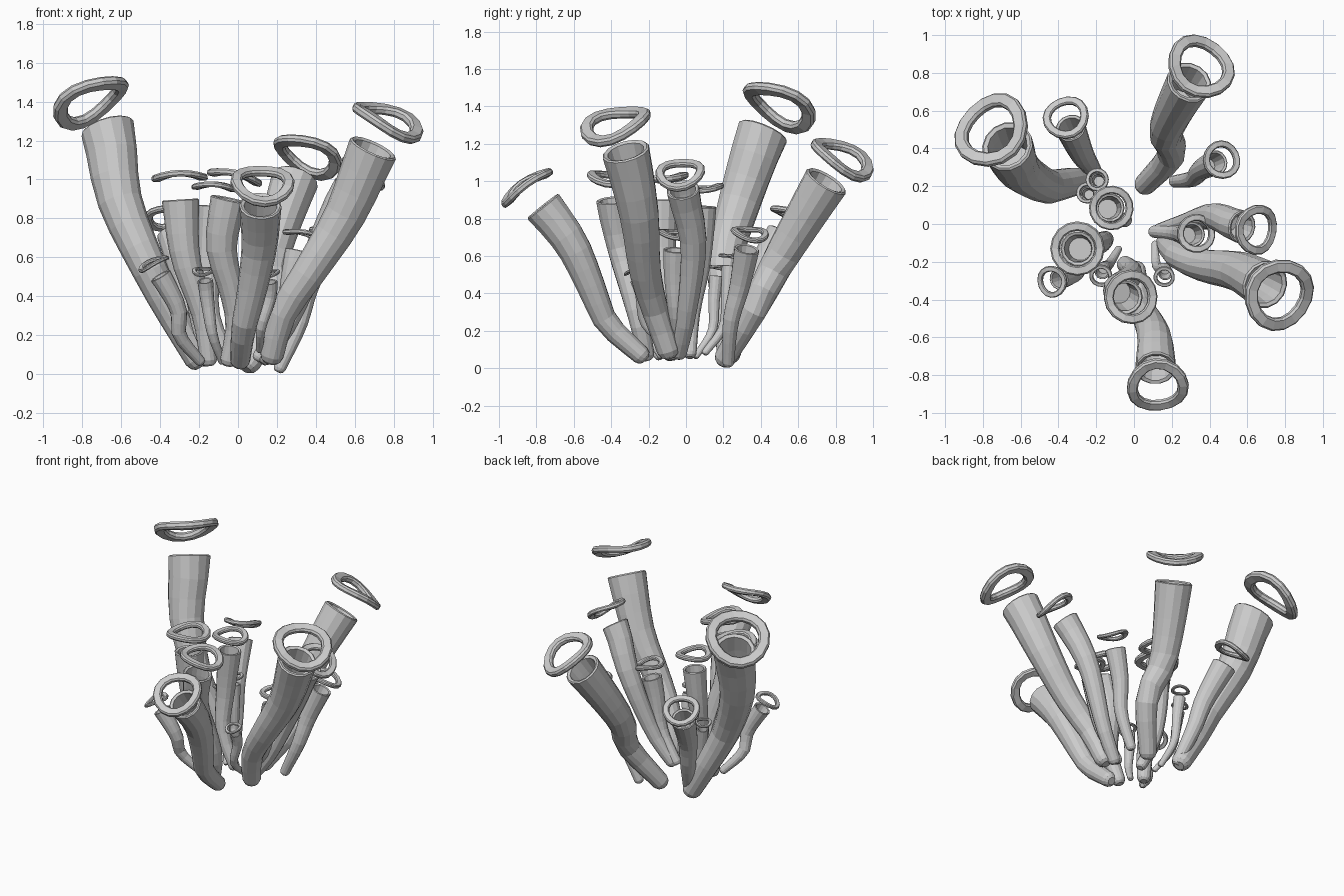
import bpy, bmesh
from math import cos, sin, pi
from mathutils import Vector

if "Cube" in bpy.data.objects:
    bpy.data.objects.remove(bpy.data.objects["Cube"])

SIDES = 14
# Flattened cross-section of a lip ring (radial, vertical)
SECTION = [(1, -.45), (1, .45), (.7, 1), (-.7, 1), (-1, .45), (-1, -.45), (-.7, -1), (.7, -1)]


def sample_path(points, steps=24):
    # Catmull-Rom curve through the control points
    p = [Vector(q) for q in points]
    p = [2 * p[0] - p[1]] + p + [2 * p[-1] - p[-2]]
    out = []
    for i in range(1, len(p) - 2):
        a, b, c, d = p[i - 1:i + 3]
        for k in range(steps):
            t = k / steps
            out.append(0.5 * (2 * b + (c - a) * t + (2 * a - 5 * b + 4 * c - d) * t * t
                              + (3 * b - a - 3 * c + d) * t ** 3))
    return out + [p[-2]]


def at_length(path, s):
    # Point and tangent at a given distance along the path
    for a, b in zip(path, path[1:]):
        step = (b - a).length
        if s <= step:
            break
        s -= step
    t = (b - a).normalized()
    return a + t * s, t


def finish(bm, name):
    me = bpy.data.meshes.new(name)
    bm.to_mesh(me)
    bm.free()
    ob = bpy.data.objects.new(name, me)
    bpy.context.collection.objects.link(ob)


def bridge(bm, a, b):
    n = len(a)
    for i in range(n):
        bm.faces.new((a[i], a[(i + 1) % n], b[(i + 1) % n], b[i]))


def tube(name, R, path, length):
    # Flared tube with rounded foot and a hollow cup at the mouth
    r0, r1 = 0.32 * R, 0.68 * R

    def radius(s):
        return r0 + (r1 - r0) * max(0, s / length) ** 1.15

    stations = [(-0.4 * r0, 0.5 * r0), (-0.15 * r0, 0.82 * r0), (0.3 * r0, r0)]
    for k in range(1, 11):
        s = length * k / 10
        stations.append((s, radius(s)))
    stations.append((length + 0.04 * R, 0.93 * r1))
    for back, f in ((0, 0.78), (0.5, 0.75), (1.2, 0.72)):
        s = length - back * R
        stations.append((s, radius(s) * f))
    bm = bmesh.new()
    loops = []
    for s, r in stations:
        c, t = at_length(path, s)
        u = Vector((0, 1, 0)).cross(t).normalized()
        v = t.cross(u)
        loops.append([bm.verts.new(c + r * (u * cos(2 * pi * i / SIDES) + v * sin(2 * pi * i / SIDES)))
                      for i in range(SIDES)])
    for a, b in zip(loops, loops[1:]):
        bridge(bm, a, b)
    bm.faces.new(loops[0][::-1])
    bm.faces.new(loops[-1])
    finish(bm, name)


def lip(name, R, c, n):
    # Saddle-warped ring floating over the mouth, dipping along the lean
    u = Vector((0, 0, 1)).cross(n).normalized()
    v = n.cross(u)
    bm = bmesh.new()
    loops = []
    for i in range(16):
        th = 2 * pi * i / 16
        d = u * cos(th) + v * sin(th)
        mid = c + d * (0.85 * R) + n * (0.09 * R * cos(2 * th))
        loops.append([bm.verts.new(mid + d * (0.18 * R * x) + n * (0.12 * R * y)) for x, y in SECTION])
    for a, b in zip(loops, loops[1:] + loops[:1]):
        bridge(bm, a, b)
    bmesh.ops.recalc_face_normals(bm, faces=bm.faces)
    finish(bm, name)


count = 0


def sponge(R, *points):
    # One tube whose path ends at the centre of its lip ring
    global count
    count += 1
    path = sample_path(points)
    total = sum((b - a).length for a, b in zip(path, path[1:]))
    tube(f"tube_{count:02d}", R, path, total - 0.92 * R)
    n = (path[-1] - path[-4]).normalized()
    lip(f"lip_ring_{count:02d}", R, path[-1], (n + Vector((0, 0, 0.15))).normalized())


# Large outer tubes
sponge(0.205, (-.2, .23, .06), (-.35, .22, .33), (-.46, .2, .55), (-.61, .29, .9), (-.67, .41, 1.26), (-.755, .497, 1.405))
sponge(0.18, (.05, .2, .04), (.2, .37, .33), (.17, .5, .58), (.29, .745, .99), (.355, .835, 1.125))
sponge(0.19, (.17, -.09, .08), (.23, -.165, .31), (.37, -.22, .53), (.55, -.25, .82), (.69, -.32, 1.15), (.77, -.375, 1.305))
sponge(0.16, (.01, -.23, .06), (.03, -.42, .24), (.07, -.5, .42), (.11, -.61, .66), (.115, -.76, .86), (.125, -.857, .975))

# Medium inner tubes
sponge(0.14, (-.05, -.21, .06), (-.01, -.25, .25), (-.03, -.29, .42), (-.085, -.345, .65), (-.05, -.385, .88), (-.015, -.386, 1.02))
sponge(0.14, (-.15, -.08, .06), (-.18, -.1, .3), (-.27, -.13, .6), (-.295, -.13, .88), (-.3, -.13, 1.02))
sponge(0.13, (.13, -.04, .07), (.26, 0, .27), (.42, .04, .65), (.55, -.01, .92), (.65, -.03, 1.04))
sponge(0.115, (-.04, .02, .07), (-.14, .03, .3), (-.15, .07, .55), (-.13, .085, .83), (-.12, .085, .965))
sponge(0.12, (-.18, .22, .06), (-.24, .32, .3), (-.28, .38, .5), (-.36, .565, .81))
sponge(0.10, (.21, .225, .022), (.31, .24, .25), (.36, .29, .45), (.465, .34, .72))
sponge(0.10, (.1, -.04, .08), (.23, -.05, .28), (.28, -.06, .5), (.33, -.05, .72))
sponge(0.083, (-.19, -.14, .06), (-.3, -.22, .2), (-.31, -.26, .34), (-.435, -.305, .57))

# Small sprouts
sponge(0.06, (-.08, -.13, .06), (-.13, -.21, .2), (-.155, -.23, .36), (-.165, -.245, .45), (-.175, -.275, .53))
sponge(0.055, (.11, -.1, .12), (.12, -.22, .24), (.165, -.24, .4), (.16, -.28, .52))
sponge(0.06, (-.14, .1, .08), (-.17, .2, .22), (-.18, .22, .4), (-.195, .235, .6))
sponge(0.055, (-.13, .05, .06), (-.2, .14, .2), (-.23, .15, .36), (-.25, .165, .54))
